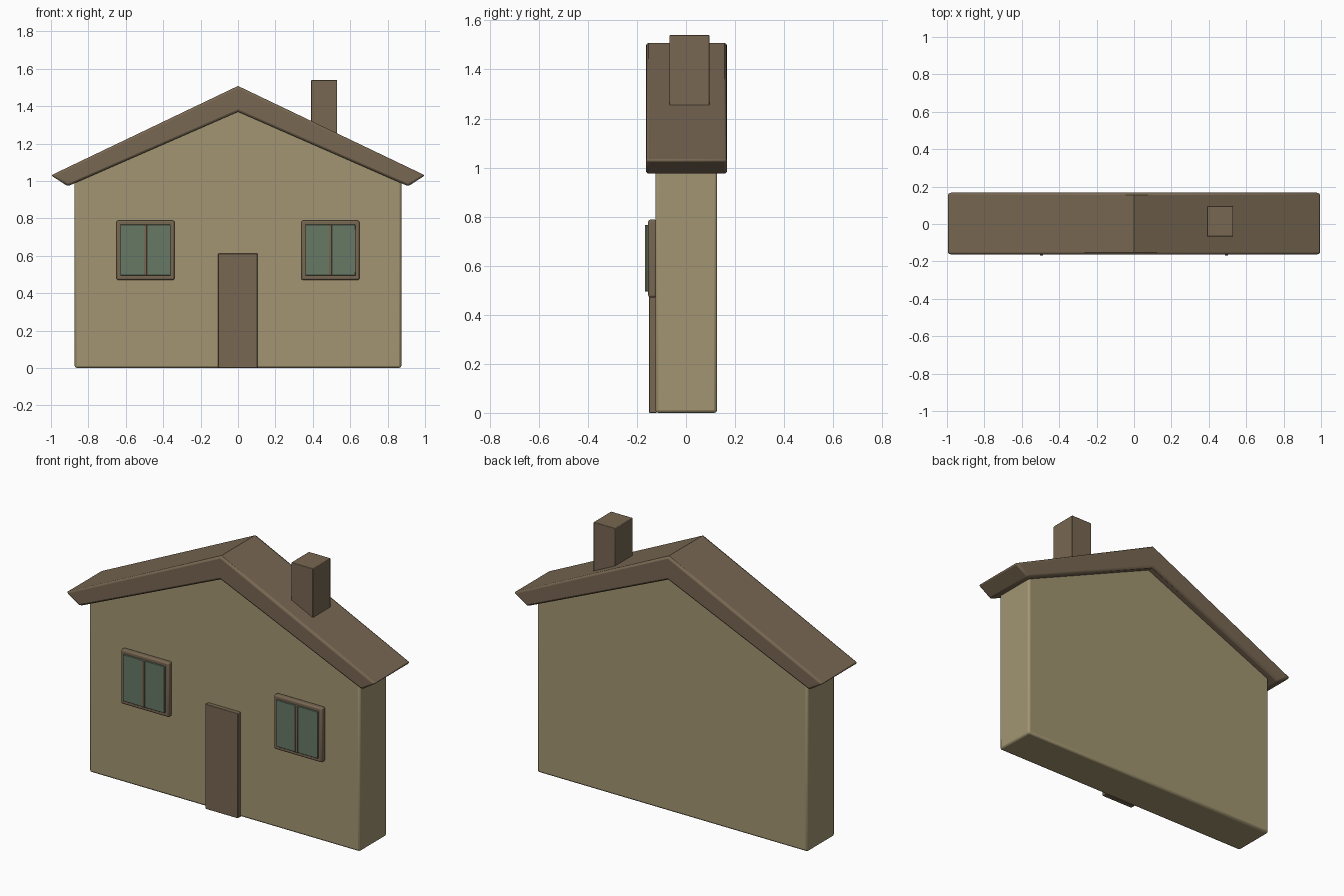
import bpy
import bmesh

if "Cube" in bpy.data.objects:
    bpy.data.objects.remove(bpy.data.objects["Cube"])


def material(name, rgb):
    m = bpy.data.materials.new(name)
    m.diffuse_color = (*rgb, 1)
    m.use_nodes = True
    m.node_tree.nodes["Principled BSDF"].inputs["Base Color"].default_value = m.diffuse_color
    return m


WALL = material("plaster", (0.36, 0.30, 0.165))
WOOD = material("brown", (0.185, 0.135, 0.083))
GLASS = material("glass", (0.135, 0.19, 0.13))


def prism(name, profile, y0, y1, mat, bevel=0.006):
    """Extrude an x-z outline from y0 to y1 and round its edges."""
    bm = bmesh.new()
    face = bm.faces.new([bm.verts.new((x, y0, z)) for x, z in profile])
    ext = bmesh.ops.extrude_face_region(bm, geom=[face])
    verts = [v for v in ext["geom"] if isinstance(v, bmesh.types.BMVert)]
    bmesh.ops.translate(bm, verts=verts, vec=(0, y1 - y0, 0))
    bmesh.ops.recalc_face_normals(bm, faces=bm.faces)
    me = bpy.data.meshes.new(name)
    bm.to_mesh(me)
    bm.free()
    ob = bpy.data.objects.new(name, me)
    bpy.context.collection.objects.link(ob)
    me.materials.append(mat)
    if bevel:
        mod = ob.modifiers.new("soft_edges", "BEVEL")
        mod.width, mod.segments = bevel, 2
        mod.limit_method = "ANGLE"
        mod.angle_limit = 0.9
    bpy.ops.object.select_all(action="DESELECT")
    ob.select_set(True)
    bpy.context.view_layer.objects.active = ob
    bpy.ops.object.shade_smooth_by_angle()
    return ob


def box(name, x0, x1, z0, z1, y0, y1, mat, bevel=0.003):
    return prism(name, [(x0, z0), (x1, z0), (x1, z1), (x0, z1)], y0, y1, mat, bevel)


# Gabled house body
prism("walls", [(-0.873, 0), (0.873, 0), (0.873, 1.0), (0, 1.38), (-0.873, 1.0)],
      -0.125, 0.127, WALL, 0.012)

# Overhanging roof, one solid chevron
prism("roof", [(-1, 1.03), (-0.91, 0.972), (0, 1.37), (0.91, 0.972), (1, 1.03), (0, 1.508)],
      -0.164, 0.168, WOOD, 0.012)

# Chimney and door
box("chimney", 0.391, 0.53, 1.23, 1.54, -0.067, 0.096, WOOD)
box("door", -0.106, 0.104, 0, 0.612, -0.15, -0.12, WOOD)

# Windows: frame, two panes and a centre bar on each side
for side, cx in (("left", -0.495), ("right", 0.494)):
    box(side + "_window_frame", cx - 0.155, cx + 0.155, 0.471, 0.788, -0.154, -0.12, WOOD, 0.008)
    box(side + "_window_bar", cx - 0.008, cx + 0.008, 0.495, 0.766, -0.168, -0.145, WOOD, 0.002)
    for n, s in enumerate((-1, 1)):
        a, b = sorted((cx + s * 0.006, cx + s * 0.134))
        box(f"{side}_window_pane_{n + 1}", a, b, 0.495, 0.766, -0.164, -0.145, GLASS, 0.002)
